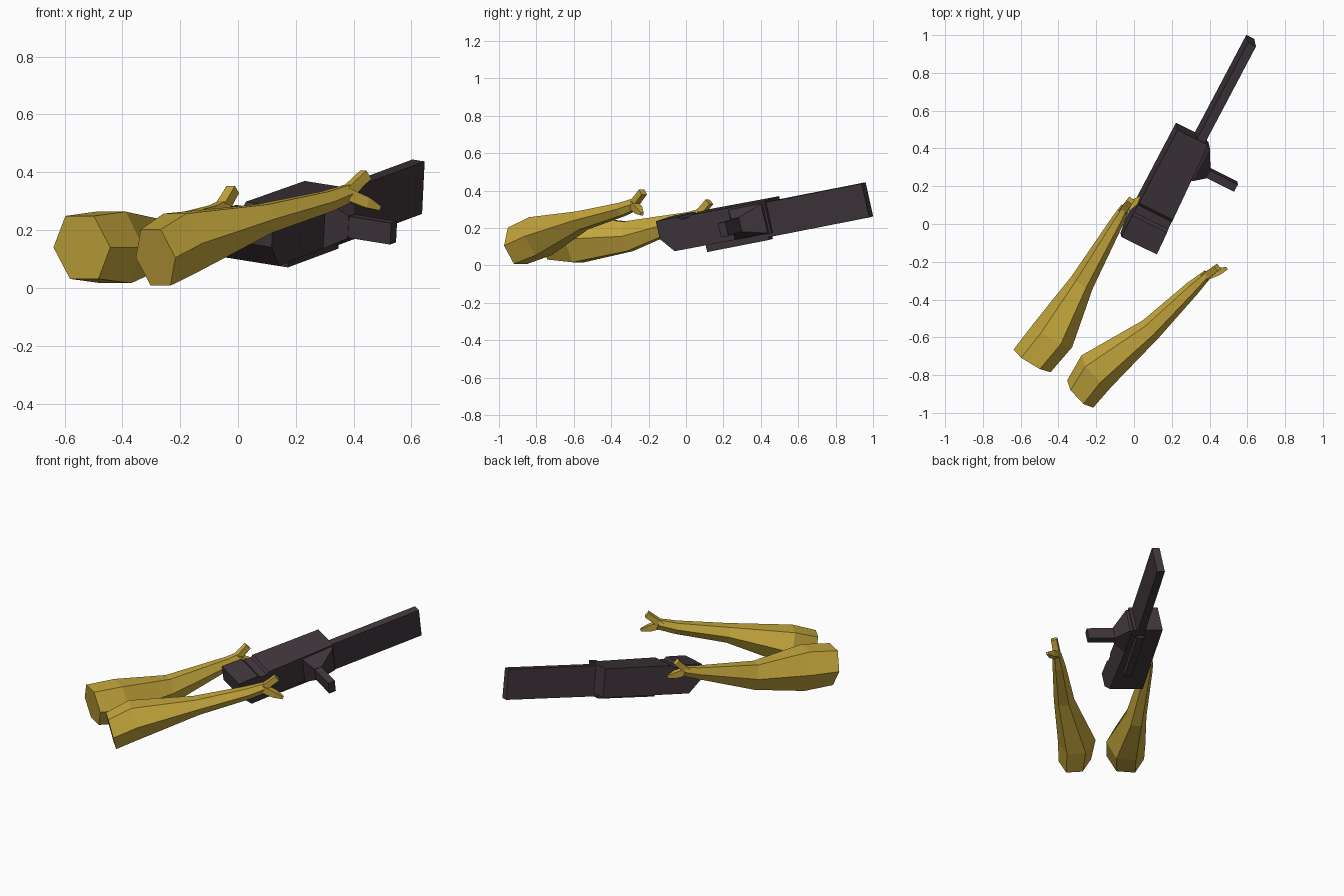
import bpy, bmesh, math
from mathutils import Vector as V

if "Cube" in bpy.data.objects:
    bpy.data.objects.remove(bpy.data.objects["Cube"])


def material(name, rgb):
    m = bpy.data.materials.new(name)
    m.diffuse_color = (*rgb, 1)
    m.use_nodes = True
    m.node_tree.nodes["Principled BSDF"].inputs["Base Color"].default_value = m.diffuse_color
    return m


YELLOW = material("yellow_sleeve", (0.55, 0.38, 0.045))
DARK = material("dark_metal", (0.05, 0.037, 0.045))

# Gun frame: origin at the muzzle, F along barrel, R to the right, U up
O = V((0.62, 0.97, 0.35))
F = V((0.46, 0.871, 0.171)).normalized()
R = F.cross(V((0.048, -0.216, 0.972))).normalized()
U = R.cross(F)


def gun(f, r, u):
    return O + F * f + R * r + U * u


def loft(name, rings, mat):
    """Skin a list of equal-length point rings and cap both ends."""
    bm = bmesh.new()
    rows = [[bm.verts.new(p) for p in ring] for ring in rings]
    n = len(rows[0])
    for a, b in zip(rows, rows[1:]):
        for i in range(n):
            j = (i + 1) % n
            bm.faces.new((a[i], a[j], b[j], b[i]))
    bm.faces.new(rows[0])
    bm.faces.new(rows[-1])
    bmesh.ops.recalc_face_normals(bm, faces=bm.faces)
    me = bpy.data.meshes.new(name)
    bm.to_mesh(me)
    bm.free()
    ob = bpy.data.objects.new(name, me)
    bpy.context.collection.objects.link(ob)
    me.materials.append(mat)
    return ob


def rect(f, r, u, hf, hu):
    """Rectangle lying across the R axis."""
    return [gun(f + a * hf, r, u + b * hu) for a, b in ((-1, -1), (1, -1), (1, 1), (-1, 1))]


def gun_box(name, f0, f1, r0, r1, u0, u1):
    f, u, hf, hu = (f0 + f1) / 2, (u0 + u1) / 2, (f1 - f0) / 2, (u1 - u0) / 2
    return loft(name, [rect(f, r0, u, hf, hu), rect(f, r1, u, hf, hu)], DARK)


# Gun body: side profile with sloped heel and top groove, narrowing forward
profile = [(-1.235, 0.11), (-1.235, 0.012), (-1.165, -0.067), (-0.587, -0.073),
           (-0.587, 0.103), (-1.03, 0.107), (-1.045, 0.094), (-1.09, 0.094), (-1.105, 0.109)]
loft("gun_body", [[gun(f, -0.14, u) for f, u in profile],
                  [gun(f, 0.072 - 0.03 * (f + 1.235) / 0.65, u) for f, u in profile]], DARK)
gun_box("gun_barrel", -0.64, 0, -0.024, 0.024, -0.093, 0.093)
gun_box("gun_lower_rail", -1.0, -0.62, -0.025, 0.02, -0.108, -0.06)

# Side grip: tapered mount and straight handle
loft("grip_mount", [rect(-0.70, 0.03, 0.012, 0.10, 0.085),
                    rect(-0.70, 0.06, 0.012, 0.10, 0.08),
                    rect(-0.737, 0.125, 0.008, 0.024, 0.04)], DARK)
loft("grip_handle", [rect(-0.737, 0.11, 0.008, 0.022, 0.038),
                     rect(-0.737, 0.29, 0.008, 0.022, 0.038)], DARK)


def section(c, d, w, h, n):
    """Polygon with n sides around c, square to direction d."""
    side = d.cross(V((0, 0, 1))).normalized()
    up = side.cross(d).normalized()
    off = math.pi / 4 if n == 4 else 0
    top = math.sin(math.pi / 4 if n == 4 else math.pi / 3)
    wide = math.cos(off)
    return [V(c) + side * (math.cos(off + k * math.tau / n) * w / 2 / wide)
            + up * (math.sin(off + k * math.tau / n) * h / 2 / top) for k in range(n)]


def arm(side_name, stations, thumb, finger):
    d = (V(stations[-1][:3]) - V(stations[0][:3])).normalized()
    loft(side_name + "_arm", [section(s[:3], d, s[3], s[4], 6) for s in stations], YELLOW)
    # Hand: an upright thumb and a lowered finger
    base = V(stations[-1][:3]) - d * 0.025
    for part, tip, w0, w1 in (("_thumb", thumb, 0.04, 0.036), ("_finger", finger, 0.042, 0.016)):
        v = (V(tip) - base).normalized()
        loft(side_name + part, [section(base, v, w0, w0, 4),
                                section(base.lerp(V(tip), 0.6), v, w0 * 0.9, w0 * 0.9, 4),
                                section(tip, v, w1, w1, 4)], YELLOW)


arm("left", [(-0.54, -0.725, 0.14, 0.23, 0.22), (-0.43, -0.59, 0.14, 0.24, 0.25),
             (-0.275, -0.31, 0.155, 0.13, 0.16), (-0.085, 0.02, 0.25, 0.07, 0.07),
             (-0.045, 0.09, 0.275, 0.05, 0.06)],
    (-0.018, 0.125, 0.34), (0.035, 0.14, 0.235))
arm("right", [(-0.285, -0.90, 0.105, 0.20, 0.20), (-0.2, -0.78, 0.155, 0.23, 0.21),
              (0.09, -0.555, 0.24, 0.125, 0.10), (0.31, -0.34, 0.30, 0.08, 0.07),
              (0.39, -0.265, 0.33, 0.05, 0.06)],
    (0.442, -0.23, 0.392), (0.49, -0.235, 0.275))
